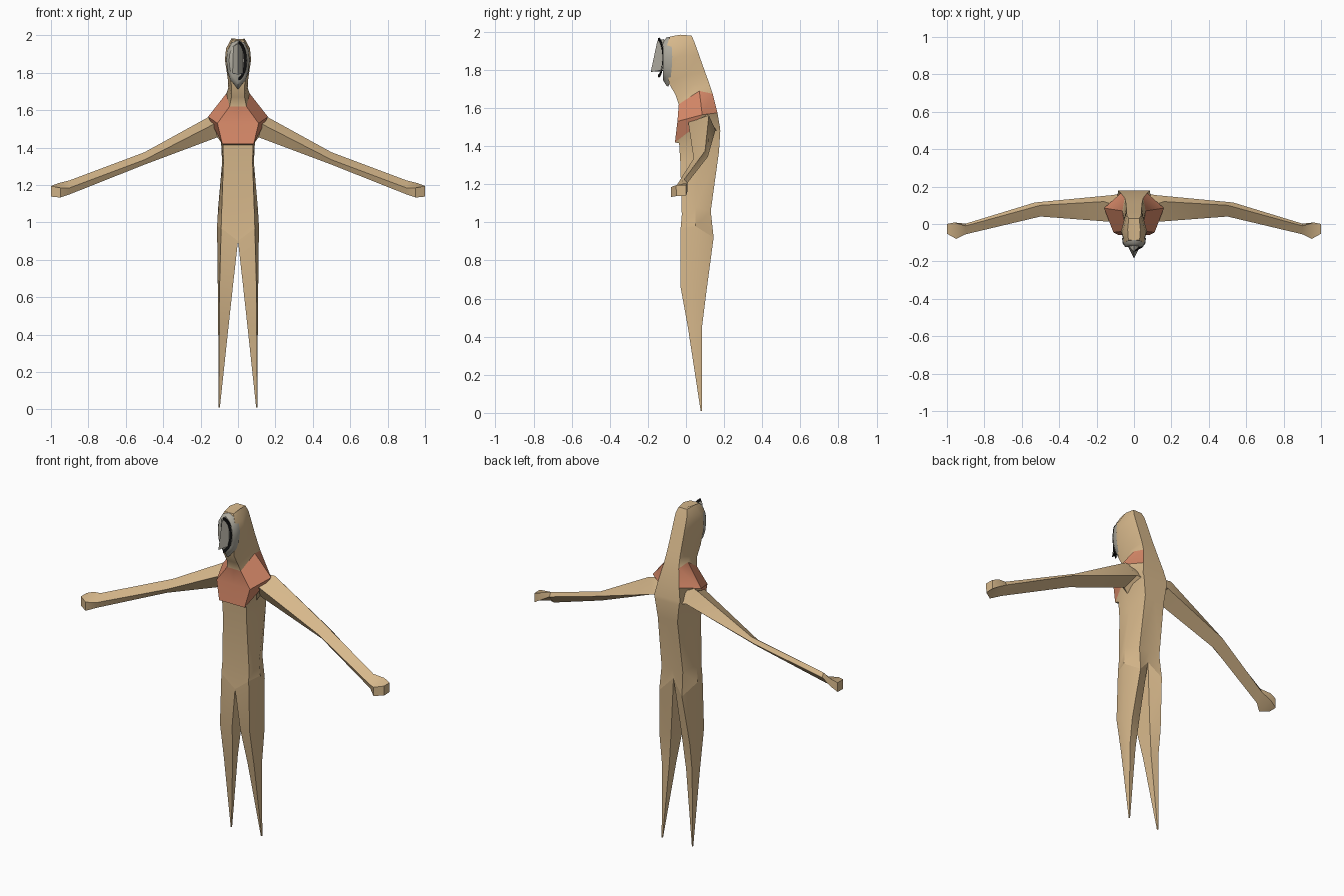
import bpy, bmesh, math

if "Cube" in bpy.data.objects:
    bpy.data.objects.remove(bpy.data.objects["Cube"])


def material(name, rgb):
    m = bpy.data.materials.new(name)
    m.diffuse_color = (*rgb, 1)
    m.use_nodes = True
    m.node_tree.nodes["Principled BSDF"].inputs["Base Color"].default_value = m.diffuse_color
    return m


TAN = material("tan skin", (0.68, 0.48, 0.26))
ORANGE = material("orange chest", (0.68, 0.25, 0.14))
GREY = material("grey mask", (0.42, 0.40, 0.34))
BLACK = material("black paint", (0.005, 0.005, 0.005))


def finish(name, bm, mats, mirror=True, angle=30):
    """Turn a bmesh into an object, mirrored over x when asked."""
    if mirror:
        geom = bm.verts[:] + bm.edges[:] + bm.faces[:]
        new = bmesh.ops.duplicate(bm, geom=geom)["geom"]
        bmesh.ops.scale(bm, vec=(-1, 1, 1),
                        verts=[g for g in new if isinstance(g, bmesh.types.BMVert)])
        bmesh.ops.remove_doubles(bm, verts=bm.verts, dist=0.0005)
    bmesh.ops.recalc_face_normals(bm, faces=bm.faces)
    me = bpy.data.meshes.new(name)
    bm.to_mesh(me)
    bm.free()
    for m in mats:
        me.materials.append(m)
    ob = bpy.data.objects.new(name, me)
    bpy.context.collection.objects.link(ob)
    bpy.ops.object.select_all(action='DESELECT')
    ob.select_set(True)
    bpy.context.view_layer.objects.active = ob
    bpy.ops.object.shade_smooth_by_angle(angle=math.radians(angle))
    return ob


def loft(bm, rings, closed=False):
    """Skin a list of rings; returns the faces of each band."""
    vs = [[bm.verts.new(p) for p in r] for r in rings]
    bands = []
    for a, b in zip(vs, vs[1:]):
        n = len(a)
        bands.append([bm.faces.new((a[i], a[(i + 1) % n], b[(i + 1) % n], b[i]))
                      for i in range(n if closed else n - 1)])
    return vs, bands


def half_ring(front, side, back):
    """Half cross-section: front centre, front corner, side, back corner, back centre."""
    return [(0, front[1], front[2]), front, side, back, (0, back[1], back[2])]


# Body and head: half cross-sections from hip to crown
hip = half_ring((.09, -.028, .97), (.112, .05, .98), (.075, .145, .92))
hip[0] = (0, -.028, .90)
hip[4] = (0, .118, 1.0)
sections = [
    hip,
    half_ring((.088, -.022, 1.04), (.106, .05, 1.08), (.07, .13, 1.06)),
    half_ring((.078, -.03, 1.32), (.085, .06, 1.32), (.065, .173, 1.37)),
    half_ring((.08, -.036, 1.415), (.09, .03, 1.42), (.08, .18, 1.48)),
    half_ring((.084, -.058, 1.42), (.105, .02, 1.48), (.085, .178, 1.50)),
    half_ring((.11, -.045, 1.53), (.16, .085, 1.565), (.07, .165, 1.575)),
    half_ring((.045, -.038, 1.62), (.062, .07, 1.69), (.05, .14, 1.675)),
    half_ring((.035, -.055, 1.67), (.052, .03, 1.72), (.045, .122, 1.73)),
    half_ring((.035, -.09, 1.73), (.055, -.01, 1.77), (.042, .10, 1.79)),
    half_ring((.052, -.095, 1.84), (.07, -.04, 1.87), (.04, .068, 1.88)),
    half_ring((.05, -.10, 1.93), (.064, -.05, 1.93), (.038, .045, 1.945)),
    half_ring((.03, -.085, 1.975), (.034, -.03, 1.985), (.028, .03, 1.98)),
]
bm = bmesh.new()
vs, bands = loft(bm, sections)
bm.faces.new(vs[-1])
# Orange chest: front, shoulder and upper side panels
for f in bands[4][:2] + bands[5][:3]:
    f.material_index = 1
finish("body", bm, [TAN, ORANGE])

# Legs: tapering from hip to a point
bm = bmesh.new()
tip = (.1, .08, .01)
loft(bm, [
    hip,
    [(.026, -.018, .67), (.098, -.03, .67), (.108, .04, .65),
     (.1, .105, .62), (.035, .09, .66)],
    [(.05, .02, .45), (.1, .01, .45), (.106, .045, .46),
     (.1, .085, .46), (.055, .078, .46)],
    [(tip[0] + dx, tip[1] + dy, tip[2]) for dx, dy in
     ((-.003, -.003), (.002, -.003), (.003, 0), (.002, .003), (-.003, .003))],
], closed=True)
finish("legs", bm, [TAN])

# Arms: four-sided, bent at the elbow, ending in a blunt hand
bm = bmesh.new()
vs, _ = loft(bm, [
    [(.07, .0, 1.50), (.10, .10, 1.57), (.06, .165, 1.48), (.07, .05, 1.40)],
    [(.13, .012, 1.525), (.16, .12, 1.562), (.11, .155, 1.485), (.11, .05, 1.455)],
    [(.50, .04, 1.335), (.50, .10, 1.375), (.53, .115, 1.345), (.51, .06, 1.305)],
    [(.90, -.055, 1.185), (.90, -.01, 1.225), (.90, .002, 1.20), (.90, -.04, 1.15)],
    [(.95, -.08, 1.185), (.96, .008, 1.21), (.96, .008, 1.165), (.95, -.08, 1.133)],
    [(1.0, -.052, 1.195), (1.0, .0, 1.195), (1.0, .0, 1.14), (1.0, -.05, 1.138)],
], closed=True)
bm.faces.new(vs[-1])
bm.faces.new(vs[0])
finish("arms", bm, [TAN])

# Mask: domed oval plate over the face
outline = [(0, -.082, 1.975), (.035, -.082, 1.963), (.058, -.075, 1.92), (.064, -.072, 1.87),
           (.058, -.075, 1.81), (.042, -.08, 1.76), (0, -.092, 1.712)]
bm = bmesh.new()
vs, _ = loft(bm, [outline] + [
    [(x * s, y, 1.86 + (z - 1.86) * s) for x, _, z in outline]
    for s, y in ((.96, -.103), (.75, -.122))])
bm.faces.new(vs[-1])
finish("mask", bm, [GREY], angle=45)

# Beak: wedge down the middle of the mask, dark underneath
bm = bmesh.new()
top, nose, heel = [bm.verts.new(p) for p in
                   ((0, -.15, 1.955), (0, -.185, 1.79), (0, -.11, 1.795))]
cheek_top = bm.verts.new((.028, -.118, 1.94))
cheek_low = bm.verts.new((.034, -.115, 1.80))
brow = bm.verts.new((0, -.115, 1.962))
bm.faces.new((top, cheek_top, cheek_low, nose))
bm.faces.new((brow, cheek_top, top))
bm.faces.new((nose, cheek_low, heel)).material_index = 1
finish("beak", bm, [GREY, BLACK])

# Black crescent painted along one side of the mask
bm = bmesh.new()
arc = [math.radians(-85 + 170 * i / 16) for i in range(17)]
loft(bm, [[(rx * math.cos(a), -.15 + .026 * math.cos(a) + dy, 1.865 + rz * math.sin(a))
           for a in arc] for rx, rz, dy in ((.047, .106, 0), (.031, .09, 0),
                                            (.031, .09, .006), (.047, .106, .006))],
     )
finish("crescent", bm, [BLACK], mirror=False)
